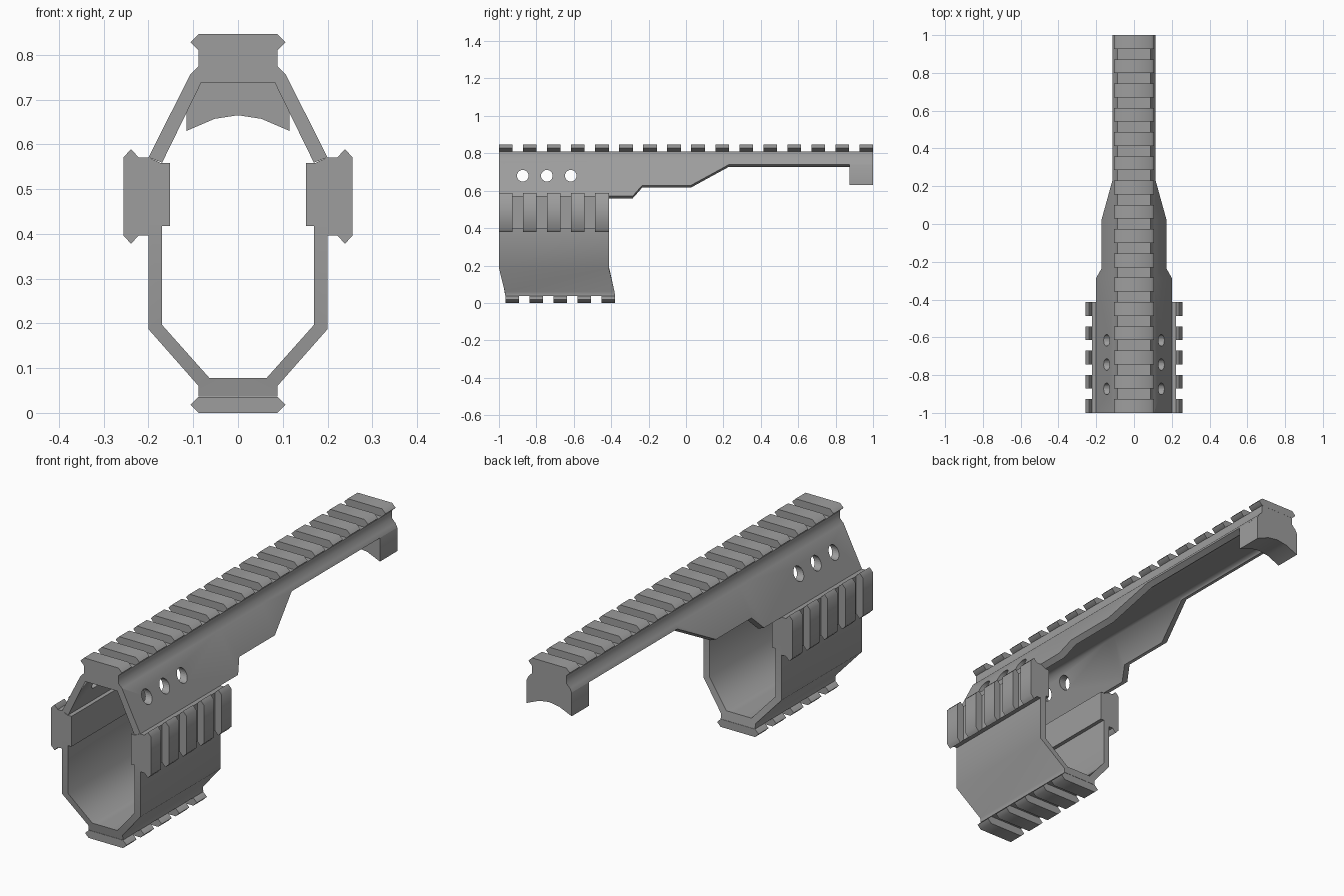
import bpy, bmesh, math
from mathutils import Matrix

if "Cube" in bpy.data.objects:
    bpy.data.objects.remove(bpy.data.objects["Cube"])

PITCH, TOOTH = 0.1285, 0.073      # rail tooth spacing and length
SMOOTH = 65                       # edges flatter than this are shaded smooth

grey = bpy.data.materials.new("dark_grey")
grey.diffuse_color = (0.34, 0.34, 0.34, 1)
grey.use_nodes = True
grey.node_tree.nodes["Principled BSDF"].inputs["Base Color"].default_value = grey.diffuse_color


def finish(bm, name, smooth=True):
    bmesh.ops.recalc_face_normals(bm, faces=bm.faces)
    me = bpy.data.meshes.new(name)
    bm.to_mesh(me)
    bm.free()
    me.materials.append(grey)
    ob = bpy.data.objects.new(name, me)
    bpy.context.collection.objects.link(ob)
    if smooth:
        activate(ob)
        bpy.ops.object.shade_smooth_by_angle(angle=math.radians(SMOOTH))
    return ob


def activate(ob):
    bpy.ops.object.select_all(action='DESELECT')
    ob.select_set(True)
    bpy.context.view_layer.objects.active = ob


def mirrored(half):
    """Close a right-hand (x, z) half profile across x = 0."""
    return half + [(-x, z) for x, z in reversed(half) if x > 1e-6]


def prism(bm, profile, y0, y1):
    """Extrude an (x, z) profile from y0 to y1."""
    a = [bm.verts.new((x, y0, z)) for x, z in profile]
    b = [bm.verts.new((x, y1, z)) for x, z in profile]
    n = len(profile)
    bm.faces.new(a)
    bm.faces.new(b)
    for i in range(n):
        j = (i + 1) % n
        bm.faces.new((a[i], a[j], b[j], b[i]))


def add_teeth(bm, profile, y0, count):
    for i in range(count):
        y = y0 + i * PITCH
        prism(bm, profile, y, y + TOOTH)


def wall_loft(name, sections):
    """Loft a symmetric wall; each section is (outer half, inner half) of 3D points."""
    bm = bmesh.new()
    rings = []
    for halves in sections:
        ring = []
        for half in halves:
            line = [(-x, y, z) for x, y, z in reversed(half)] + half
            ring.append([bm.verts.new(p) for p in line])
        rings.append(ring)
    n = len(rings[0][0])
    for (o0, i0), (o1, i1) in zip(rings, rings[1:]):
        for k in range(n - 1):
            bm.faces.new((o0[k], o0[k + 1], o1[k + 1], o1[k]))
            bm.faces.new((i0[k], i0[k + 1], i1[k + 1], i1[k]))
        for k in (0, n - 1):
            bm.faces.new((o0[k], o1[k], i1[k], i0[k]))
    for o, i in (rings[0], rings[-1]):
        for k in range(n - 1):
            bm.faces.new((o[k], o[k + 1], i[k + 1], i[k]))
    return finish(bm, name)


# Upper shell: arch whose skirt height changes along its length
def arch(y, h):
    xo = 0.106 + (0.757 - h) * 0.094 / 0.186
    zi = h - 0.012
    xi = 0.082 + (0.738 - zi) * 0.088 / 0.18
    outer = [(0.088, 0.81), (0.088, 0.775), (0.106, 0.757), (xo, h)]
    inner = [(0.03, 0.738), (0.055, 0.738), (0.082, 0.738), (xi, zi)]
    return tuple([(x, y, z) for x, z in part] for part in (outer, inner))


upper = wall_loft("upper_shell", [arch(y, h) for y, h in (
    (-1, 0.571), (-0.285, 0.571), (-0.235, 0.628), (0.025, 0.628),
    (0.228, 0.739), (1, 0.739))])

# Round vent holes through both sloped sides
bm = bmesh.new()
for y in (-0.873, -0.744, -0.616):
    bmesh.ops.create_cone(
        bm, cap_ends=True, segments=24, radius1=0.031, radius2=0.031, depth=0.6,
        matrix=Matrix.Translation((0, y, 0.68)) @ Matrix.Rotation(math.pi / 2, 4, 'Y'))
cutter = finish(bm, "vent_cutter", smooth=False)
cutter.hide_render = True
mod = upper.modifiers.new("vents", 'BOOLEAN')
mod.operation, mod.solver, mod.object = 'DIFFERENCE', 'EXACT', cutter
activate(upper)
bpy.ops.object.modifier_apply(modifier=mod.name)
bpy.data.objects.remove(cutter)


# Lower shell: U-shaped wall whose bottom leans backwards
def cradle(y):
    def lean(z):
        return y + 0.034 * min(1, max(0, (0.187 - z) / 0.14))
    outer = [(0.088, 0.037), (0.088, 0.06), (0.2, 0.187), (0.2, 0.45)]
    inner = [(0.03, 0.078), (0.064, 0.078), (0.17, 0.197), (0.17, 0.45)]
    return tuple([(x, lean(z), z) for x, z in part] for part in (outer, inner))


wall_loft("lower_shell", [cradle(-1), cradle(-0.413)])

# Top and bottom rail teeth
tooth = [(0.088, 0), (0.106, 0.018), (0.088, 0.036)]
for name, z0, y0, count in (("top_rail_teeth", 0.81, -1, 16),
                            ("bottom_rail_teeth", 0.0, -0.966, 5)):
    bm = bmesh.new()
    add_teeth(bm, mirrored([(x, z + z0) for x, z in tooth]), y0, count)
    finish(bm, name)

# Side rails: solid base with five teeth, one per side
base = [(0.152, 0.558), (0.172, 0.558), (0.2, 0.571), (0.222, 0.571),
        (0.222, 0.396), (0.19, 0.396), (0.19, 0.418), (0.152, 0.418)]
side_tooth = [(0.222, 0.571), (0.239, 0.589), (0.256, 0.571),
              (0.256, 0.396), (0.239, 0.378), (0.222, 0.396)]
for name, s in (("right_side_rail", 1), ("left_side_rail", -1)):
    bm = bmesh.new()
    prism(bm, [(s * x, z) for x, z in base], -1, -0.413)
    add_teeth(bm, [(s * x, z) for x, z in side_tooth], -1, 5)
    finish(bm, name)

# Rear saddle block with a concave underside
bm = bmesh.new()
prism(bm, mirrored([(0.106, 0.757), (0.115, 0.739), (0.115, 0.63),
                    (0.052, 0.657), (0, 0.665)]), 0.873, 1)
finish(bm, "rear_saddle")
